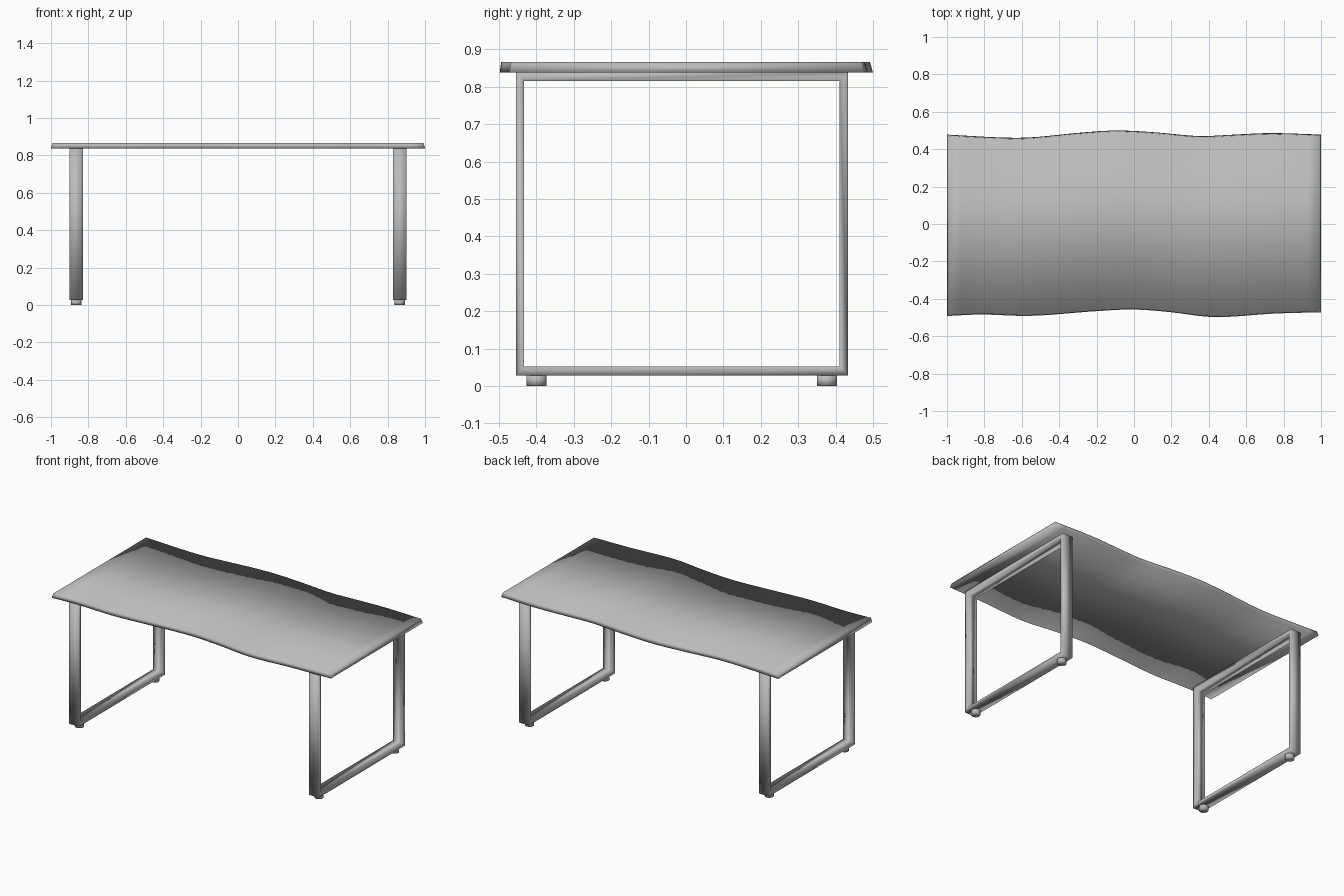
import bpy, bmesh

cube = bpy.data.objects.get("Cube")
if cube:
    bpy.data.objects.remove(cube, do_unlink=True)

grey = bpy.data.materials.new("plain grey")
grey.use_nodes = True
colour = (0.5, 0.5, 0.5, 1)
grey.diffuse_color = colour
grey.node_tree.nodes["Principled BSDF"].inputs["Base Color"].default_value = colour


def finish(name, bm):
    bmesh.ops.recalc_face_normals(bm, faces=bm.faces[:])
    for f in bm.faces:
        f.smooth = True
    mesh = bpy.data.meshes.new(name)
    bm.to_mesh(mesh)
    bm.free()
    mesh.materials.append(grey)
    obj = bpy.data.objects.new(name, mesh)
    bpy.context.collection.objects.link(obj)
    return obj


def edge_at(points, x):
    """Smooth curve through the edge points, sampled at x."""
    n = len(points)
    i = max(k for k in range(n - 1) if points[k][0] <= x)

    def slope(k):
        a, b = points[max(k - 1, 0)], points[min(k + 1, n - 1)]
        return (b[1] - a[1]) / (b[0] - a[0])
    (x0, y0), (x1, y1) = points[i], points[i + 1]
    w = x1 - x0
    t = (x - x0) / w
    return ((2*t**3 - 3*t*t + 1) * y0 + (t**3 - 2*t*t + t) * w * slope(i)
            + (3*t*t - 2*t**3) * y1 + (t**3 - t*t) * w * slope(i + 1))


# Tabletop: wavy long edges, sides leaning in towards the top
BACK = [(-1, .478), (-.7, .462), (-.55, .463), (-.3, .487), (-.1, .5), (.1, .491),
        (.35, .47), (.5, .476), (.73, .486), (1, .478)]
FRONT = [(-1, -.492), (-.82, -.484), (-.55, -.491), (-.2, -.466), (0, -.457),
         (.2, -.472), (.43, -.498), (.75, -.479), (1, -.472)]
BOTTOM, TOP, LEAN = 0.838, 0.866, 0.008
STEPS = 32
bm = bmesh.new()
rings = []
for s in range(STEPS + 1):
    x = -1 + 2 * s / STEPS
    f, b = edge_at(FRONT, x), edge_at(BACK, x)
    xt = x * (1 - LEAN)
    rings.append([bm.verts.new(p) for p in (
        (x, f, BOTTOM), (x, b, BOTTOM), (xt, b - LEAN, TOP), (xt, f + LEAN / 2, TOP))])
for r, q in zip(rings, rings[1:]):
    for k in range(4):
        bm.faces.new((r[k], r[k - 1], q[k - 1], q[k]))
bm.faces.new(rings[0])
bm.faces.new(rings[-1])
finish("tabletop", bm)


# Leg frames: closed rectangular loops of flat bar, with two round feet each
def rectangle(y0, y1, z0, z1):
    return [(y0, z0), (y1, z0), (y1, z1), (y0, z1)]


OUTER = rectangle(-.455, .433, .028, .838)
INNER = rectangle(-.433, .411, .052, .815)
for side, sign in (("left", 1), ("right", -1)):
    bm = bmesh.new()
    loops = [[bm.verts.new((sign * x, y, z)) for y, z in outline]
             for x, outline in ((.83, OUTER), (.902, OUTER), (.902, INNER), (.83, INNER))]
    for j in range(4):
        a, b = loops[j - 1], loops[j]
        for k in range(4):
            bm.faces.new((a[k - 1], a[k], b[k], b[k - 1]))
    finish(side + "_leg_frame", bm)

    for place, y in (("front", -.4), ("back", .377)):
        bm = bmesh.new()
        bmesh.ops.create_cone(bm, cap_ends=True, segments=24, radius1=.027,
                              radius2=.027, depth=.028)
        foot = finish(f"{side}_{place}_foot", bm)
        foot.location = (sign * .865, y, .014)
